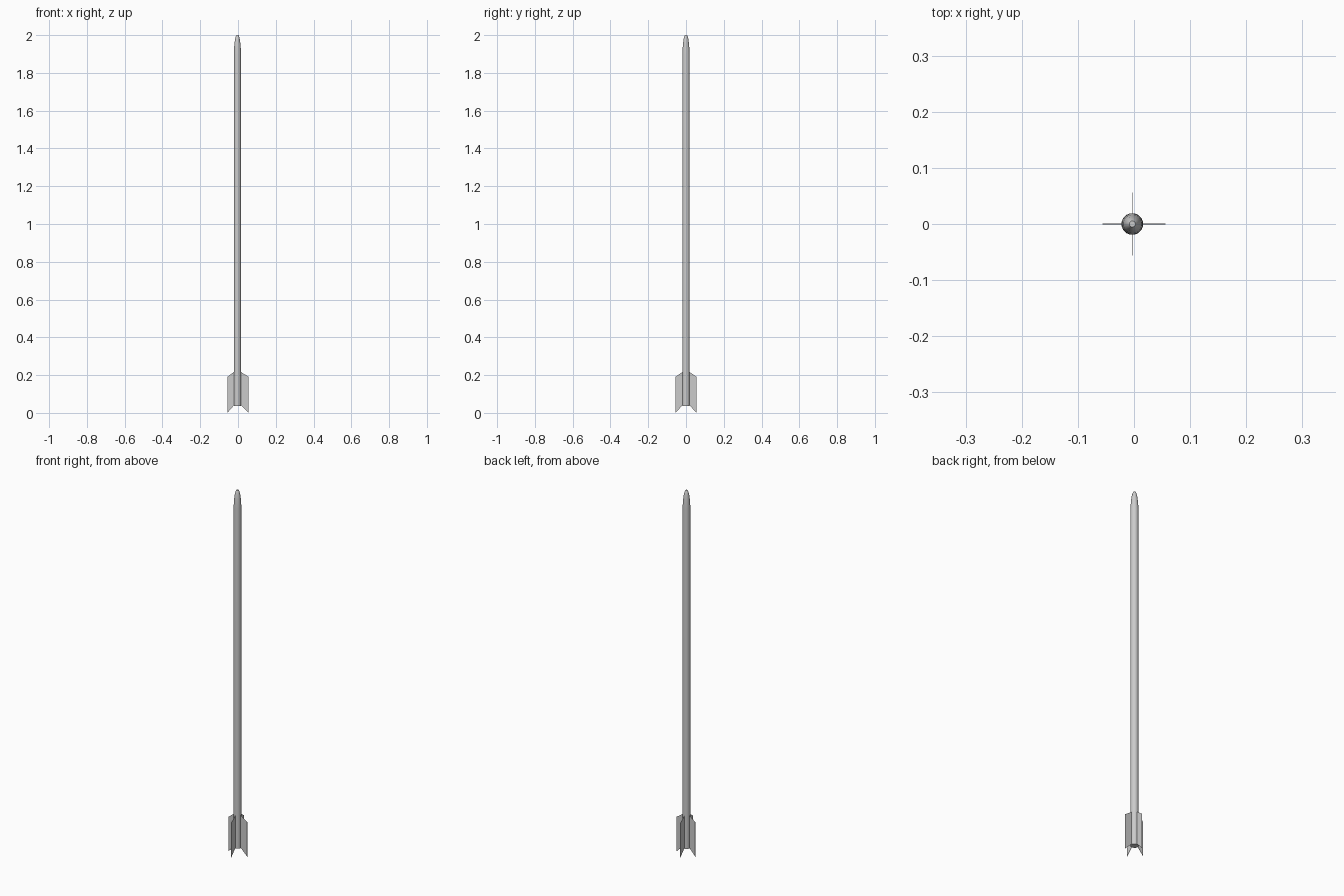
import bpy
import math

if "Cube" in bpy.data.objects:
    bpy.data.objects.remove(bpy.data.objects["Cube"])

CX, CY = -0.003, 0.0      # body axis
R = 0.0195                # tube radius
SIDES = 16


def make_object(name, verts, faces):
    mesh = bpy.data.meshes.new(name)
    mesh.from_pydata(verts, [], faces)
    mesh.update()
    ob = bpy.data.objects.new(name, mesh)
    bpy.context.collection.objects.link(ob)
    return ob


def lathe(name, profile):
    """Revolve (radius, z) rings about the body axis and cap both ends."""
    verts, faces, n = [], [], SIDES
    for r, z in profile:
        for i in range(n):
            a = 2 * math.pi * (i + 0.5) / n
            verts.append((CX + r * math.cos(a), CY + r * math.sin(a), z))
    for k in range(len(profile) - 1):
        for i in range(n):
            j = (i + 1) % n
            faces.append((k * n + i, k * n + j, (k + 1) * n + j, (k + 1) * n + i))
    faces.append(tuple(reversed(range(n))))
    faces.append(tuple(range((len(profile) - 1) * n, len(profile) * n)))
    ob = make_object(name, verts, faces)
    bpy.context.view_layer.objects.active = ob
    ob.select_set(True)
    bpy.ops.object.shade_smooth_by_angle(angle=math.radians(30))
    ob.select_set(False)
    return ob


# Long tube and rounded nose with a small blunt tip
lathe("rocket_body", [
    (R, 0.037), (R, 1.895), (0.0185, 1.925), (0.0165, 1.952),
    (0.0135, 1.975), (0.0095, 1.992), (0.0055, 2.0)])

# Four swept sheet fins, outer edges symmetric about the origin
T = 0.0005
for k, side in enumerate(("right", "back", "left", "front")):
    c, s = round(math.cos(k * math.pi / 2)), round(math.sin(k * math.pi / 2))
    outer = 0.0565
    inner = R - 0.001 + CX * c
    outline = [(inner, 0.04), (outer, 0.0), (outer, 0.19), (inner, 0.217)]
    verts = []
    for t in (-T, T):
        for r, z in outline:
            off_x = CX if c == 0 else 0.0
            verts.append((r * c - t * s + off_x, r * s + t * c, z))
    faces = [(0, 1, 2, 3), (7, 6, 5, 4)]
    faces += [(i, i + 4, (i + 1) % 4 + 4, (i + 1) % 4) for i in range(4)]
    make_object("fin_" + side, verts, faces)
